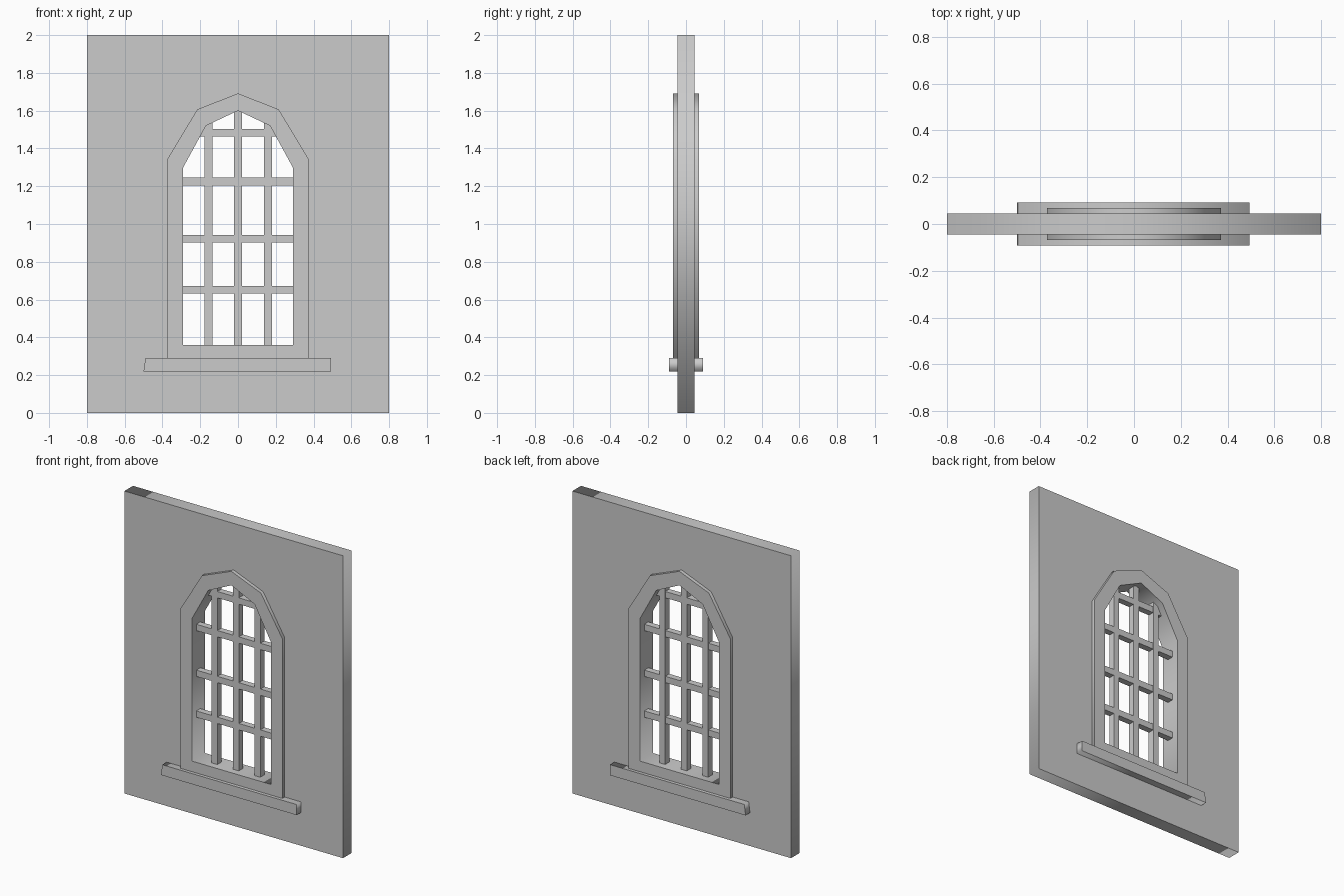
import bpy

if "Cube" in bpy.data.objects:
    bpy.data.objects.remove(bpy.data.objects["Cube"])


def panel(name, loops, half_depth):
    """Extrude a front-view outline (with optional holes) along y."""
    cu = bpy.data.curves.new(name, 'CURVE')
    cu.dimensions = '2D'
    cu.fill_mode = 'BOTH'
    cu.extrude = half_depth
    for pts in loops:
        sp = cu.splines.new('POLY')
        sp.points.add(len(pts) - 1)
        for p, (x, z) in zip(sp.points, pts):
            p.co = (x, z, 0, 1)
        sp.use_cyclic_u = True
    ob = bpy.data.objects.new(name, cu)
    bpy.context.collection.objects.link(ob)
    bpy.ops.object.select_all(action='DESELECT')
    bpy.context.view_layer.objects.active = ob
    ob.select_set(True)
    ob.rotation_euler = (1.5707963, 0, 0)
    bpy.ops.object.convert(target='MESH')
    bpy.ops.object.transform_apply(rotation=True)
    return bpy.context.object


def arch(half, base, shoulder, haunch, peak):
    """Pointed, faceted arch outline mirrored about x = 0."""
    right = [(half, base), (half, shoulder), haunch]
    return right + [(0, peak)] + [(-x, z) for x, z in reversed(right)]


def rect(x0, x1, z0, z1):
    return [(x0, z0), (x1, z0), (x1, z1), (x0, z1)]


def box(name, x0, x1, z0, z1, half_depth):
    bpy.ops.mesh.primitive_cube_add(size=1, location=((x0 + x1) / 2, 0, (z0 + z1) / 2))
    ob = bpy.context.object
    ob.name = name
    ob.scale = (x1 - x0, 2 * half_depth, z1 - z0)
    bpy.ops.object.transform_apply(location=False, rotation=False, scale=True)


opening = arch(0.29, 0.36, 1.30, (0.17, 1.52), 1.60)
wall_hole = arch(0.30, 0.35, 1.305, (0.176, 1.53), 1.61)
surround = arch(0.373, 0.28, 1.345, (0.216, 1.606), 1.692)

# Wall and window surround
panel("wall", [rect(-0.8, 0.8, 0, 2), wall_hole], 0.045)
panel("window_frame", [surround, opening], 0.069)

# Sill, slightly slanted at its left end
panel("sill", [[(-0.5, 0.22), (0.493, 0.22), (0.493, 0.29), (-0.49, 0.29)]], 0.091)

# Vertical bars
for i, (x, top) in enumerate([(-0.157, 1.54), (0, 1.61), (0.158, 1.54)]):
    box(f"vertical_bar_{i + 1}", x - 0.021, x + 0.021, 0.35, top, 0.022)

# Horizontal bars
for i, (z, half) in enumerate([(0.652, 0.3), (0.922, 0.3), (1.225, 0.3), (1.483, 0.205)]):
    box(f"horizontal_bar_{i + 1}", -half, half, z - 0.021, z + 0.021, 0.021)
